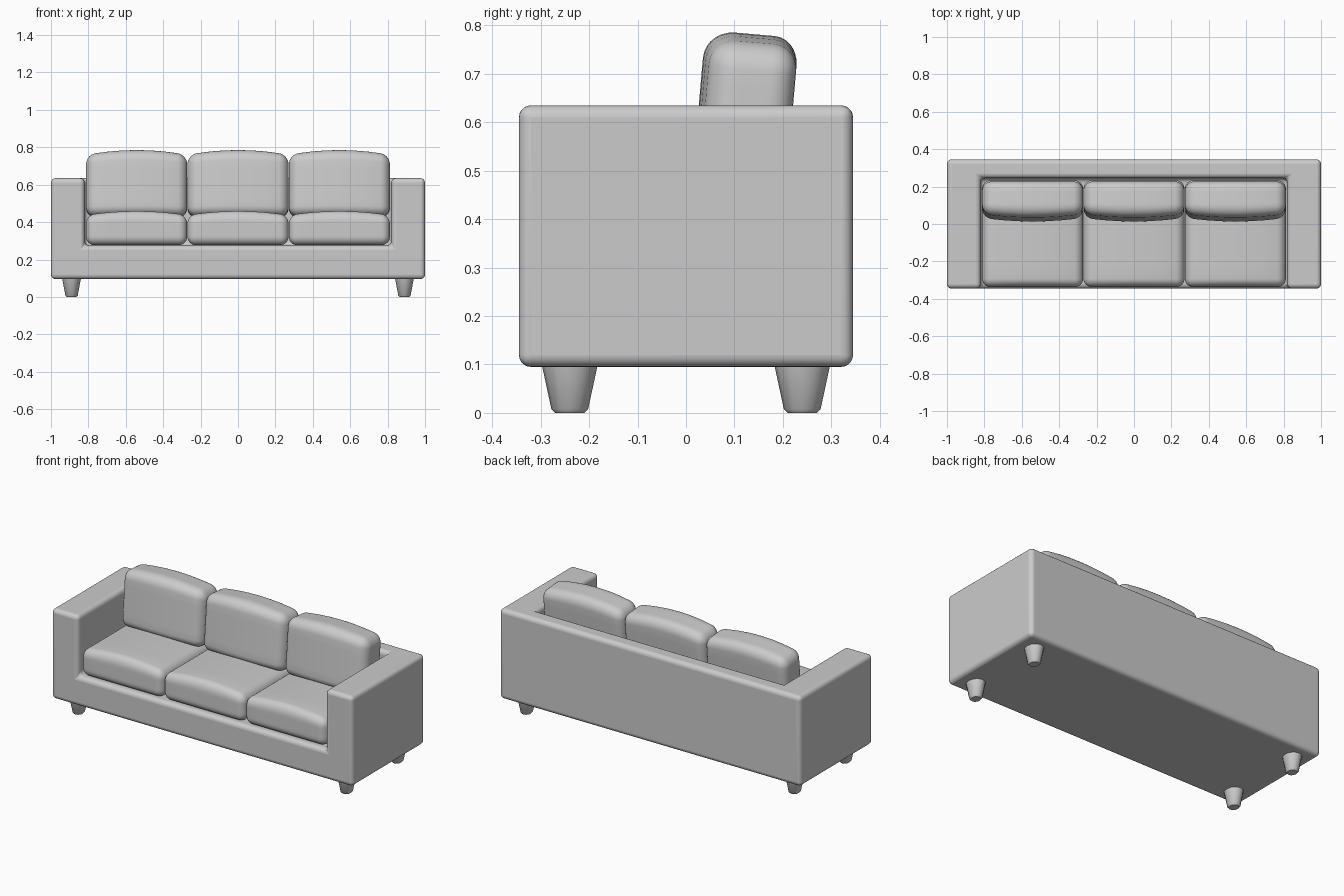
import bpy, bmesh, math
from mathutils import Vector, Matrix

if "Cube" in bpy.data.objects:
    bpy.data.objects.remove(bpy.data.objects["Cube"])


def finish(bm, name):
    me = bpy.data.meshes.new(name)
    bm.normal_update()
    bm.to_mesh(me)
    bm.free()
    ob = bpy.data.objects.new(name, me)
    bpy.context.collection.objects.link(ob)
    return ob


def smooth(ob, angle=40):
    bpy.ops.object.select_all(action='DESELECT')
    ob.select_set(True)
    bpy.context.view_layer.objects.active = ob
    bpy.ops.object.shade_smooth_by_angle(angle=math.radians(angle))


# Frame: one solid with base, two arms and back, edges rounded by weight
def build_frame():
    X, Y, Z = 1.0, 0.345, 0.635
    xi, yi, zb, zs = 0.82, 0.245, 0.095, 0.275
    bm = bmesh.new()
    plan = [(-X, -Y), (-xi, -Y), (-xi, yi), (xi, yi), (xi, -Y), (X, -Y), (X, Y), (-X, Y)]
    top = [bm.verts.new((x, y, Z)) for x, y in plan]
    bot = {i: bm.verts.new((*plan[i], zb)) for i in (0, 5, 6, 7)}
    seat = {i: bm.verts.new((*plan[i], zs)) for i in (1, 2, 3, 4)}
    faces = [
        top,
        [bot[i] for i in (7, 6, 5, 0)],
        [seat[i] for i in (1, 4, 3, 2)],
        [bot[0], bot[5], top[5], top[4], seat[4], seat[1], top[1], top[0]],
        [bot[5], bot[6], top[6], top[5]],
        [bot[6], bot[7], top[7], top[6]],
        [bot[7], bot[0], top[0], top[7]],
    ]
    faces += [[seat[i], seat[i + 1], top[i + 1], top[i]] for i in (1, 2, 3)]
    for f in faces:
        bm.faces.new(f)
    bmesh.ops.recalc_face_normals(bm, faces=bm.faces)
    wl = bm.edges.layers.float.new('bevel_weight_edge')
    for e in bm.edges:
        a, b = e.verts[0].co, e.verts[1].co
        w = 0.025
        if a.z == Z and b.z == Z:
            front = a.y == -Y and b.y == -Y
            w = 0.03 if front else 0.045 if a.y == b.y else 0.06
        e[wl] = w / 0.1
    ob = finish(bm, "frame")
    mod = ob.modifiers.new("round", 'BEVEL')
    mod.limit_method = 'WEIGHT'
    mod.width = 0.1
    mod.segments = 5
    mod.use_clamp_overlap = False
    smooth(ob, 50)
    wn = ob.modifiers.new("normals", 'WEIGHTED_NORMAL')
    wn.keep_sharp = True


# Cushion: rounded box with a crown on the top and front
def cushion(name, half, r, crown_top, crown_front, matrix):
    half = Vector(half)
    n, edge = 14, 4
    bm = bmesh.new()
    bmesh.ops.create_cube(bm, size=2)
    bmesh.ops.subdivide_edges(bm, edges=bm.edges[:], cuts=n - 1, use_grid_fill=True)

    def remap(t, h):
        k = abs(t) * n / 2
        flat = n / 2 - edge
        d = (h - r) * k / flat if k <= flat else h - r + r * (k - flat) / edge
        return math.copysign(d, t)

    for v in bm.verts:
        p = Vector([remap(v.co[i], half[i]) for i in range(3)])
        inner = Vector([max(-half[i] + r, min(half[i] - r, p[i])) for i in range(3)])
        d = p - inner
        p = inner + d.normalized() * r
        u, w, q = (p[i] / half[i] for i in range(3))
        bulge = 1 - u * u
        p.z += crown_top * bulge * max(0, q)
        p.y -= crown_front * bulge * max(0, -w)
        v.co = p
    bm.transform(matrix)
    bmesh.ops.recalc_face_normals(bm, faces=bm.faces)
    smooth(finish(bm, name), 60)


# Leg: short tapered peg with a softened foot
def leg(name, x, y):
    bm = bmesh.new()
    rings = [(0.030, 0.0), (0.038, 0.008), (0.060, 0.11)]
    n = 12
    loops = [[bm.verts.new((x + 0.87 * r * math.cos(2 * math.pi * i / n),
                            y + r * math.sin(2 * math.pi * i / n), z)) for i in range(n)]
             for r, z in rings]
    for a, b in zip(loops, loops[1:]):
        for i in range(n):
            j = (i + 1) % n
            bm.faces.new((a[i], a[j], b[j], b[i]))
    bm.faces.new(loops[0][::-1])
    bm.faces.new(loops[-1])
    smooth(finish(bm, name), 35)


build_frame()

for label, x in (("left", -0.542), ("middle", 0), ("right", 0.542)):
    cushion("seat_cushion_" + label, (0.27, 0.285, 0.08), 0.045, 0.022, 0.0,
            Matrix.Translation((x, -0.052, 0.357)))
    cushion("back_cushion_" + label, (0.27, 0.087, 0.165), 0.05, 0.025, 0.02,
            Matrix.Translation((x, 0.13, 0.592)) @ Matrix.Rotation(math.radians(-5), 4, 'X'))

for sx, side in ((-1, "left"), (1, "right")):
    for sy, end in ((-1, "front"), (1, "back")):
        leg(f"{end}_leg_{side}", sx * 0.89, sy * 0.24)
